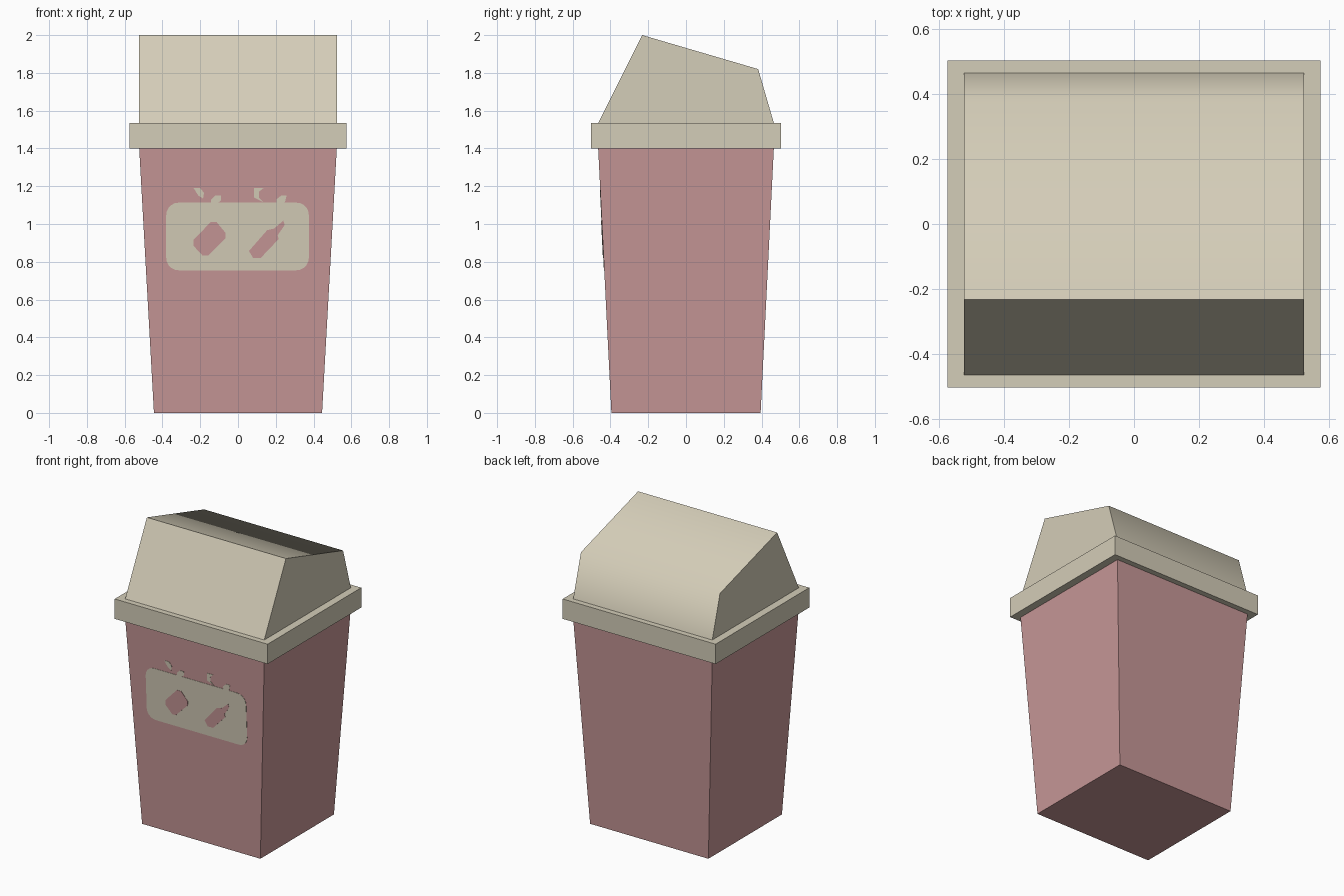
import bpy, bmesh, math
from mathutils import Vector

cube = bpy.data.objects.get("Cube")
if cube:
    bpy.data.objects.remove(cube, do_unlink=True)


def material(name, rgb):
    m = bpy.data.materials.new(name)
    m.use_nodes = True
    m.diffuse_color = (*rgb, 1)
    m.node_tree.nodes["Principled BSDF"].inputs["Base Color"].default_value = (*rgb, 1)
    return m


CREAM = material("cream plastic", (0.658, 0.61, 0.479))
PINK = material("dusty pink plastic", (0.571, 0.309, 0.309))


def loft(name, start, end, mat, cap_start=True, cap_end=True):
    """Join two matching outlines with side walls and optional caps."""
    bm = bmesh.new()
    a = [bm.verts.new(p) for p in start]
    b = [bm.verts.new(p) for p in end]
    n = len(a)
    for i in range(n):
        j = (i + 1) % n
        bm.faces.new((a[i], a[j], b[j], b[i]))
    if cap_start:
        bm.faces.new(a[::-1])
    if cap_end:
        bm.faces.new(b)
    bmesh.ops.recalc_face_normals(bm, faces=bm.faces)
    mesh = bpy.data.meshes.new(name)
    bm.to_mesh(mesh)
    bm.free()
    mesh.materials.append(mat)
    obj = bpy.data.objects.new(name, mesh)
    bpy.context.collection.objects.link(obj)
    return obj


def rect(x, y, z):
    return [(-x, -y, z), (x, -y, z), (x, y, z), (-x, y, z)]


# Tapered bin body and the overhanging rim
RIM_Z, LID_Z = 1.40, 1.535
loft("bin_body", rect(0.445, 0.395, 0), rect(0.523, 0.465, RIM_Z), PINK, cap_end=False)
loft("rim", rect(0.575, 0.503, RIM_Z), rect(0.575, 0.503, LID_Z), CREAM)

# Lid: side profile drawn out across the width, soft over the back bend
profile = [(-0.465, LID_Z), (-0.232, 2.0), (0.382, 1.82), (0.465, LID_Z)]
lid = loft("lid", [(-0.523, y, z) for y, z in profile],
           [(0.523, y, z) for y, z in profile], CREAM)
bpy.ops.object.select_all(action="DESELECT")
lid.select_set(True)
bpy.context.view_layer.objects.active = lid
bpy.ops.object.shade_smooth_by_angle(angle=math.radians(65))


# Thin plates lying on the sloping front wall
def front_plate(name, outline, mat, lift):
    def place(offset):
        return [(x, -0.395 - 0.07 * z / RIM_Z - offset, z) for x, z in outline]
    return loft(name, place(-0.001), place(lift), mat, cap_start=False)


def rounded(x0, x1, z0, z1, r, steps=5):
    points = []
    corners = [(x1 - r, z1 - r), (x0 + r, z1 - r), (x0 + r, z0 + r), (x1 - r, z0 + r)]
    for k, (cx, cz) in enumerate(corners):
        for i in range(steps + 1):
            t = math.pi / 2 * (k + i / steps)
            points.append((cx + r * math.cos(t), cz + r * math.sin(t)))
    return points


front_plate("sign_panel", rounded(-0.38, 0.375, 0.755, 1.113, 0.065), CREAM, 0.002)

# Can and bottle pictures on the panel
can = [(-0.145, 1.01), (-0.113, 1.01), (-0.066, 0.953), (-0.066, 0.926),
       (-0.16, 0.832), (-0.187, 0.832), (-0.235, 0.884), (-0.235, 0.916)]
bottle = [(0.24, 1.018), (0.247, 0.995), (0.21, 0.94), (0.215, 0.92), (0.12, 0.82),
          (0.08, 0.82), (0.058, 0.857), (0.155, 0.968), (0.19, 0.975)]
front_plate("can_picture", can, PINK, 0.004)
front_plate("bottle_picture", bottle, PINK, 0.004)

# Small worn flecks above the panel
flecks = [
    [(-0.235, 1.19), (-0.2, 1.19), (-0.18, 1.165), (-0.185, 1.135), (-0.21, 1.15)],
    [(-0.12, 1.152), (-0.09, 1.152), (-0.09, 1.125), (-0.115, 1.105), (-0.142, 1.11),
     (-0.142, 1.13)],
    [(0.085, 1.19), (0.135, 1.19), (0.11, 1.17), (0.11, 1.14), (0.135, 1.115), (0.085, 1.14)],
    [(0.23, 1.152), (0.258, 1.152), (0.25, 1.12), (0.235, 1.105), (0.203, 1.11),
     (0.203, 1.13)],
]
for i, shape in enumerate(flecks):
    front_plate(f"paint_fleck_{i + 1}", shape, CREAM, 0.002)
